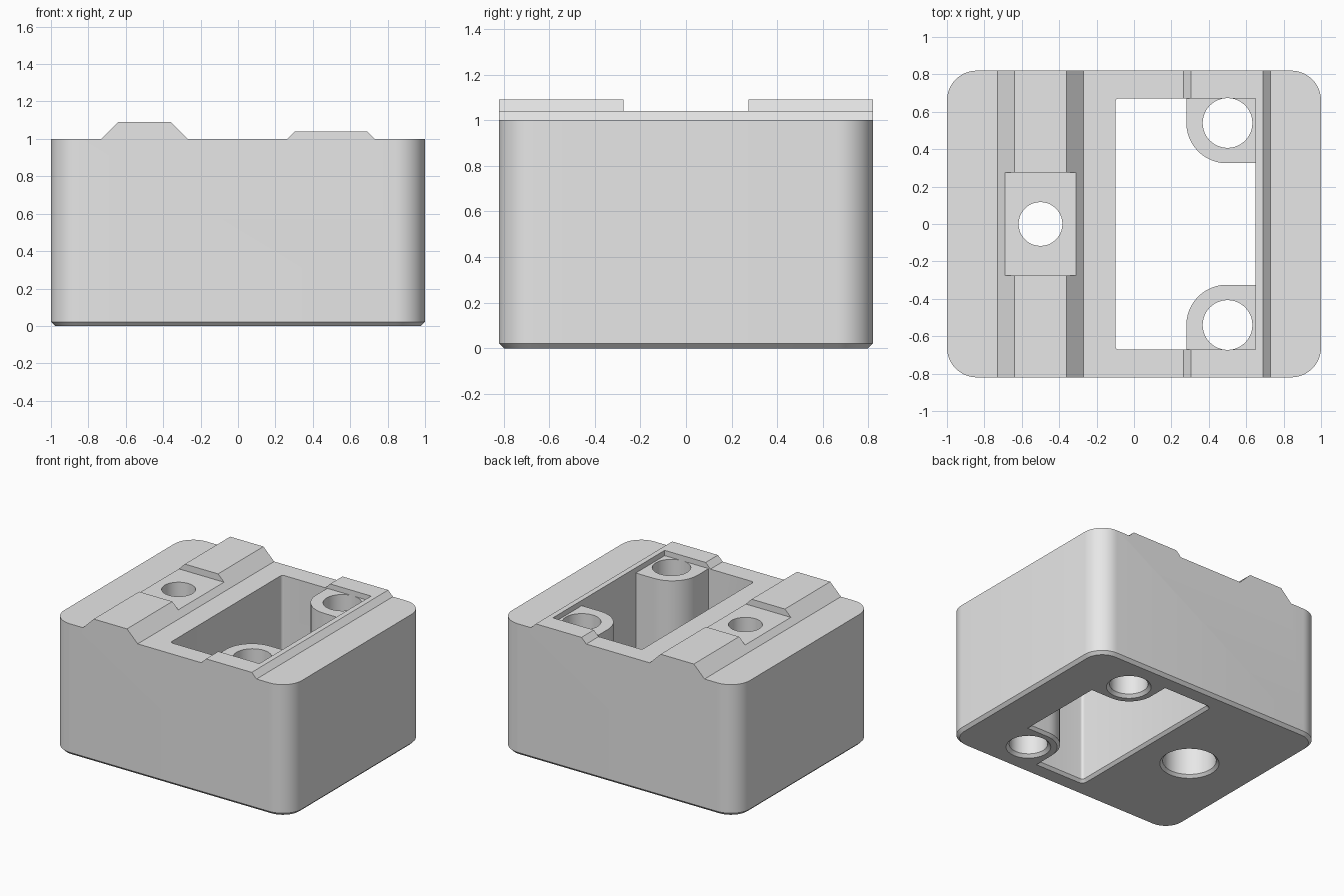
import bpy, bmesh, math

if "Cube" in bpy.data.objects:
    bpy.data.objects.remove(bpy.data.objects["Cube"])

grey = bpy.data.materials.new("plain grey")
grey.diffuse_color = (0.8, 0.8, 0.8, 1)
grey.use_nodes = True
grey.node_tree.nodes["Principled BSDF"].inputs["Base Color"].default_value = grey.diffuse_color


def arc(cx, cy, r, a0, a1, n=12):
    """Points along an arc, angles in degrees."""
    return [(cx + r * math.cos(math.radians(a0 + (a1 - a0) * i / n)),
             cy + r * math.sin(math.radians(a0 + (a1 - a0) * i / n))) for i in range(n + 1)]


def loft(name, sections):
    """Closed solid through matching 3D outlines."""
    bm = bmesh.new()
    rings = [[bm.verts.new(p) for p in s] for s in sections]
    for a, b in zip(rings, rings[1:]):
        for i in range(len(a)):
            j = (i + 1) % len(a)
            bm.faces.new((a[i], a[j], b[j], b[i]))
    bm.faces.new(rings[0])
    bm.faces.new(rings[-1])
    bmesh.ops.recalc_face_normals(bm, faces=bm.faces[:])
    me = bpy.data.meshes.new(name)
    bm.to_mesh(me)
    bm.free()
    ob = bpy.data.objects.new(name, me)
    bpy.context.collection.objects.link(ob)
    me.materials.append(grey)
    return ob


def at(pts, z):
    return [(x, y, z) for x, y in pts]


def rounded(hx, hy, r):
    return (arc(hx - r, hy - r, r, 0, 90) + arc(r - hx, hy - r, r, 90, 180)
            + arc(r - hx, r - hy, r, 180, 270) + arc(hx - r, r - hy, r, 270, 360))


def circle(cx, cy, r):
    return arc(cx, cy, r, 0, 360, 48)[:-1]


def ridge(name, x0, x1, top):
    """45 degree trapezoid rail running front to back."""
    s = top - 1
    prof = [(x0 - 0.05, 0.95), (x1 + 0.05, 0.95), (x1 + 0.05, 1)]
    prof = [(x0, 0.95), (x1, 0.95), (x1, 1), (x1 - s, top), (x0 + s, top), (x0, 1)]
    return loft(name, [[(x, y, z) for x, z in prof] for y in (-0.82, 0.82)])


def box(name, x0, x1, hy, z0, z1):
    pts = [(x0, -hy), (x1, -hy), (x1, hy), (x0, hy)]
    return loft(name, [at(pts, z0), at(pts, z1)])


def opening(d):
    """Through opening that wraps round two screw posts, grown by d."""
    lo = (arc(-0.08, -0.652, 0.02 + d, 180, 270, 4) + [(0.28 + d, -0.672 - d)]
          + arc(0.495, -0.54, 0.215 - d, 180, 90) + [(0.65 + d, -0.325 - d)])
    return lo + [(x, -y) for x, y in reversed(lo)]


def boolean(target, tool, op):
    m = target.modifiers.new(tool.name, 'BOOLEAN')
    m.object, m.operation, m.solver = tool, op, 'EXACT'
    bpy.context.view_layer.objects.active = target
    bpy.ops.object.modifier_apply(modifier=m.name)
    bpy.data.objects.remove(tool)


# Main block with a small chamfer round the base
c = 0.022
block = loft("block", [at(rounded(1 - c, 0.82 - c, 0.16 - c), 0),
                       at(rounded(1, 0.82, 0.16), c), at(rounded(1, 0.82, 0.16), 1)])

# Tall and low rails on top
tall = ridge("tall_rail", -0.73, -0.27, 1.09)
boolean(tall, box("rail_gap", -0.9, -0.1, 0.275, 1.04, 1.3), 'DIFFERENCE')
boolean(block, tall, 'UNION')
boolean(block, ridge("low_rail", 0.265, 0.73, 1.04), 'UNION')

# Opening through the block, and the rail cleared above the screw posts
boolean(block, loft("opening", [at(opening(0.04), -0.02), at(opening(0), 0.02),
                                at(opening(0), 1.3)]), 'DIFFERENCE')
boolean(block, box("post_clearance", 0.1, 0.65, 0.672, 1.0, 1.3), 'DIFFERENCE')

# Screw holes through the posts, chamfered underneath
for y in (-0.54, 0.54):
    boolean(block, loft("post_hole", [at(circle(0.5, y, r), z) for r, z in
                                      ((0.175, -0.02), (0.133, 0.022), (0.133, 1.3))]), 'DIFFERENCE')

# Rail hole, counterbored from below
boolean(block, loft("rail_hole", [at(circle(-0.5, 0, r), z) for r, z in
                                  ((0.225, -0.02), (0.185, 0.02), (0.185, 0.75),
                                   (0.117, 0.751), (0.117, 1.3))]), 'DIFFERENCE')

# Tidy coplanar seams, then smooth the curved walls
bm = bmesh.new()
bm.from_mesh(block.data)
bmesh.ops.remove_doubles(bm, verts=bm.verts[:], dist=0.0002)
bm.to_mesh(block.data)
bm.free()
bpy.context.view_layer.objects.active = block
block.select_set(True)
bpy.ops.object.shade_smooth_by_angle(angle=math.radians(30))
